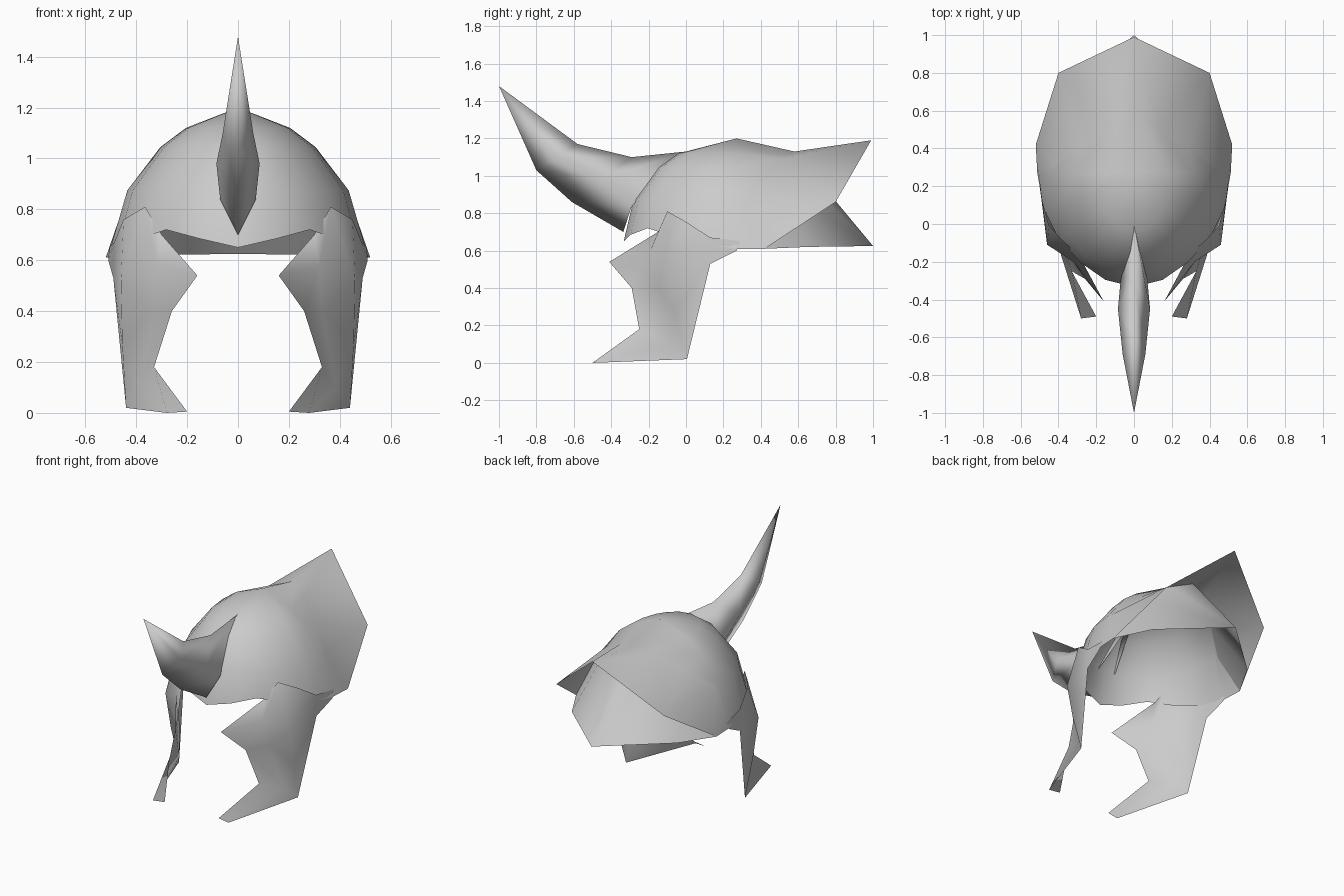
import bpy
import bmesh
from math import sin, cos, radians
from mathutils import Vector

cube = bpy.data.objects.get("Cube")
if cube:
    bpy.data.objects.remove(cube)

steel = bpy.data.materials.new("grey_steel")
steel.use_nodes = True
GREY = (0.6, 0.6, 0.6, 1)
steel.diffuse_color = GREY
steel.node_tree.nodes["Principled BSDF"].inputs["Base Color"].default_value = GREY

CENTRE = Vector((0, 0.27, 0.6))


def build(name, points, faces, mirrored=True, angle=45):
    """Make a surface from named or numbered points, facing outward."""
    bm = bmesh.new()
    verts = {k: bm.verts.new(p) for k, p in points.items()}
    for f in faces:
        bm.faces.new([verts[k] for k in f])
    bmesh.ops.remove_doubles(bm, verts=bm.verts[:], dist=0.0005)
    bmesh.ops.recalc_face_normals(bm, faces=bm.faces[:])
    if mirrored:
        facing = sum(f.calc_area() * f.normal.dot(f.calc_center_median() - CENTRE)
                     for f in bm.faces)
        if facing < 0:
            bmesh.ops.reverse_faces(bm, faces=bm.faces[:])
    mesh = bpy.data.meshes.new(name)
    bm.to_mesh(mesh)
    bm.free()
    mesh.materials.append(steel)
    obj = bpy.data.objects.new(name, mesh)
    bpy.context.collection.objects.link(obj)
    bpy.ops.object.select_all(action='DESELECT')
    bpy.context.view_layer.objects.active = obj
    obj.select_set(True)
    if mirrored:
        mod = obj.modifiers.new("mirror", 'MIRROR')
        mod.use_clip = True
        mod.merge_threshold = 0.002
        bpy.ops.object.modifier_apply(modifier=mod.name)
    bpy.ops.object.shade_smooth_by_angle(angle=radians(angle))


# Crown: domed shell whose brim arches over the eyes
brim = [0.65, 0.685, 0.72, 0.68, 0.64, 0.61]
heights = [0.6, 0.875, 1.045, 1.12, 1.2]
half_width = [0.515, 0.435, 0.305, 0.205, 0]
half_depth = [0.615, 0.55, 0.42, 0.31, 0]
shell = {}
for i, low in enumerate(brim):
    turn = radians(90 * i / 5)
    for j, z in enumerate(heights):
        w, d = half_width[j], half_depth[j]
        if j == 0:
            blend = (low - z) / (heights[1] - z)
            w += (half_width[1] - w) * blend
            d += (half_depth[1] - d) * blend
            z = low
        shell[i, j] = (w * sin(turn), 0.27 - d * cos(turn), z)

# Valley where the crown meets the flare, then the raised flare itself
valley = [(0.52, 0.42, 0.61), (0.43, 0.31, 0.87), (0.29, 0.41, 1.0),
          (0.13, 0.51, 1.09), (0, 0.58, 1.13)]
shell.update({(6, j): p for j, p in enumerate(valley)})
shell.update(peak=(0, 0.99, 1.19), corner=(0.4, 0.8, 0.86))
faces = [((i, j), (i + 1, j), (i + 1, j + 1), (i, j + 1))
         for i in range(6) for j in range(4)]
faces += [((6, 4), (6, 3), "peak"), ((6, 3), (6, 2), "corner", "peak"),
          ((6, 2), (6, 1), "corner"), ((6, 1), (6, 0), "corner")]
build("crown_and_flare", shell, faces, angle=60)

# Neck guard: slopes from the valley under the flare down to a tail
neck = dict(enumerate(valley))
neck.update(low=(0.39, 0.65, 0.62), tail=(0, 1, 0.625))
build("neck_guard", neck, [
    (0, "low", 1), (1, "low", 2), (2, "low", "tail"),
    (3, 2, "tail"), (4, 3, "tail")], angle=80)

# Cheek guards: hooked plates with a channel between front flange and side
cheek = dict(
    brow=(0.3, -0.15, 0.70), crest=(0.365, -0.1, 0.81),
    temple=(0.45, -0.01, 0.76),
    side=(0.487, 0.13, 0.67), rear=(0.505, 0.29, 0.65),
    hook=(0.16, -0.41, 0.54), inner=(0.32, -0.2, 0.58),
    jaw=(0.26, -0.29, 0.40), hollow=(0.33, -0.15, 0.40),
    ankle=(0.33, -0.25, 0.18), crease=(0.385, -0.07, 0.1),
    toe_in=(0.2, -0.49, 0.005), toe_out=(0.28, -0.5, 0),
    fold=(0.46, -0.11, 0.52), shin=(0.455, -0.06, 0.27),
    heel=(0.44, 0.005, 0.02), back=(0.49, 0.13, 0.53),
    nape=(0.51, 0.27, 0.6))
build("cheek_guards", cheek, [
    ("brow", "inner", "crest"), ("crest", "inner", "fold"),
    ("crest", "fold", "temple"), ("brow", "hook", "inner"),
    ("inner", "hook", "jaw"), ("inner", "jaw", "hollow"),
    ("inner", "hollow", "fold"), ("jaw", "ankle", "crease", "hollow"),
    ("hollow", "crease", "shin", "fold"),
    ("ankle", "toe_in", "toe_out", "crease"), ("crease", "toe_out", "heel"),
    ("crease", "heel", "shin"), ("temple", "fold", "side"),
    ("fold", "back", "side"), ("fold", "shin", "back"),
    ("shin", "heel", "back"), ("side", "back", "nape", "rear")], angle=70)

# Horn: diamond-section spike sweeping forward and up from the brow;
# each ring is top, side and bottom as (y, z), then the half width
rings = [((0, 1.13), (-0.29, 0.84), (-0.335, 0.7), 0.07),
         ((-0.29, 1.10), (-0.45, 0.98), (-0.61, 0.86), 0.085),
         ((-0.58, 1.17), (-0.69, 1.1), (-0.8, 1.03), 0.06)]
horn = {"tip": (0, -1, 1.48)}
for i, (top, side, bottom, half) in enumerate(rings):
    horn[i, 0], horn[i, 2] = (0, *top), (0, *bottom)
    horn[i, 1], horn[i, 3] = (half, *side), (-half, *side)
faces = [((i, j), (i, (j + 1) % 4), (i + 1, (j + 1) % 4), (i + 1, j))
         for i in range(2) for j in range(4)]
faces += [((2, j), (2, (j + 1) % 4), "tip") for j in range(4)]
build("horn", horn, faces, mirrored=False, angle=180)
